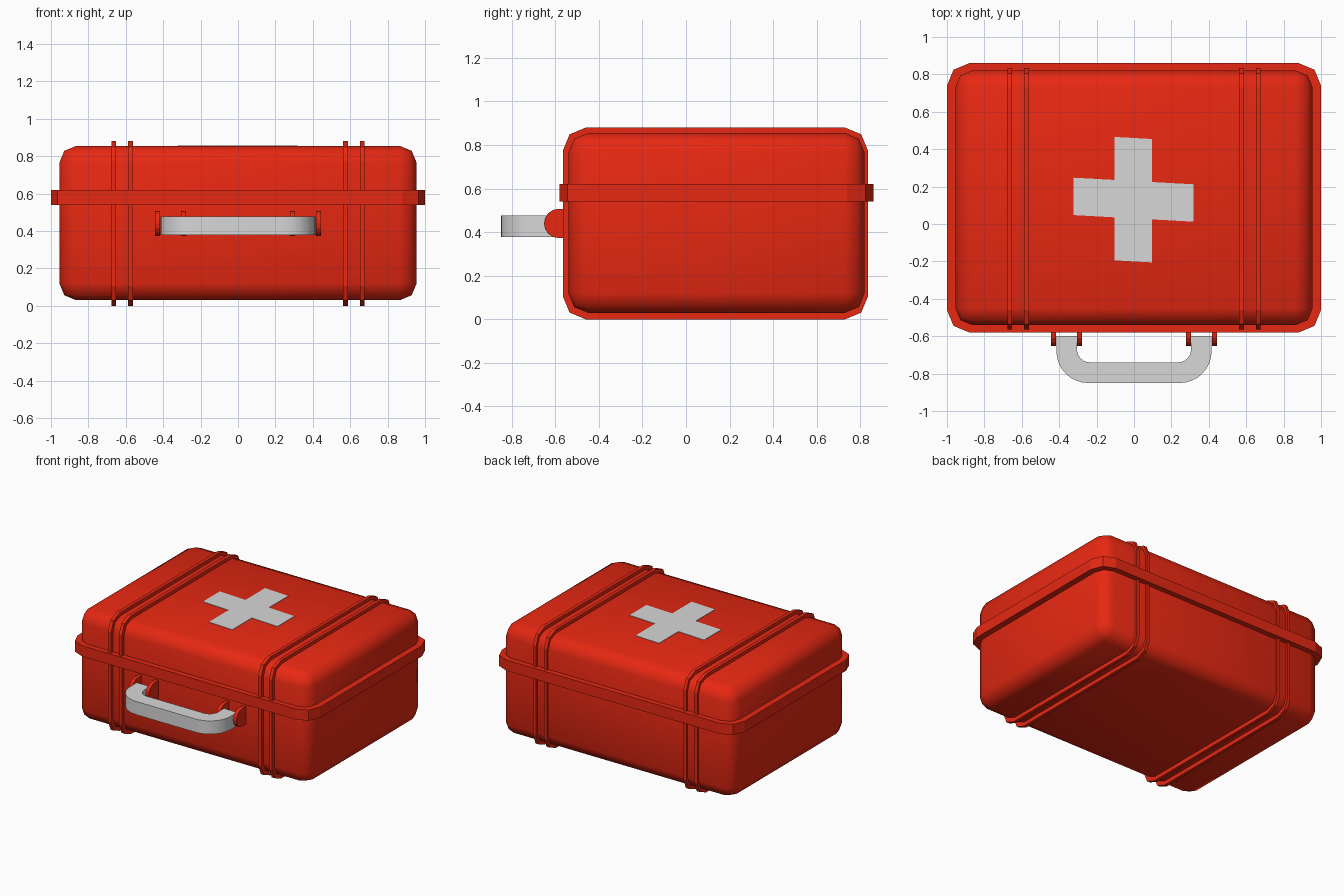
import bpy, bmesh
from math import sin, cos, pi, radians
from mathutils import Vector

default = bpy.data.objects.get("Cube")
if default:
    bpy.data.objects.remove(default)


def material(name, rgb):
    m = bpy.data.materials.new(name)
    m.use_nodes = True
    m.diffuse_color = (*rgb, 1)
    m.node_tree.nodes["Principled BSDF"].inputs["Base Color"].default_value = (*rgb, 1)
    return m


RED = material("case red", (0.80, 0.021, 0.006))
GREY = material("light grey", (0.68, 0.68, 0.68))


def arc(cx, cy, r, start, end, steps):
    """Points along an arc, angles in degrees."""
    angles = [radians(start + (end - start) * i / steps) for i in range(steps + 1)]
    return [(cx + r * cos(a), cy + r * sin(a)) for a in angles]


def rounded_rect(x0, x1, y0, y1, r, steps):
    return (arc(x1 - r, y1 - r, r, 0, 90, steps) + arc(x0 + r, y1 - r, r, 90, 180, steps)
            + arc(x0 + r, y0 + r, r, 180, 270, steps) + arc(x1 - r, y0 + r, r, 270, 360, steps))


def extrude(name, profile, axis, low, high, mat, smooth=False):
    """Extrude a profile along z (profile is x, y) or along x (profile is y, z)."""
    def place(a, b, d):
        return Vector((a, b, d)) if axis == "z" else Vector((d, a, b))
    bm = bmesh.new()
    face = bm.faces.new([bm.verts.new(place(a, b, low)) for a, b in profile])
    moved = bmesh.ops.extrude_face_region(bm, geom=[face])["geom"]
    verts = [v for v in moved if isinstance(v, bmesh.types.BMVert)]
    bmesh.ops.translate(bm, verts=verts, vec=place(0, 0, high - low))
    return finish(name, bm, mat, smooth)


def finish(name, bm, mat, smooth):
    bmesh.ops.recalc_face_normals(bm, faces=bm.faces)
    mesh = bpy.data.meshes.new(name)
    bm.to_mesh(mesh)
    bm.free()
    obj = bpy.data.objects.new(name, mesh)
    bpy.context.collection.objects.link(obj)
    mesh.materials.append(mat)
    if smooth:
        bpy.ops.object.select_all(action="DESELECT")
        obj.select_set(True)
        bpy.context.view_layer.objects.active = obj
        bpy.ops.object.shade_smooth_by_angle(angle=radians(50))
    return obj


# Case body: a box with softly bevelled edges
bm = bmesh.new()
bmesh.ops.create_cube(bm, size=1)
bmesh.ops.scale(bm, verts=bm.verts, vec=(1.91, 1.36, 0.825))
bmesh.ops.translate(bm, verts=bm.verts, vec=(0, 0.14, 0.4425))
bmesh.ops.bevel(bm, geom=bm.edges[:], offset=0.09, segments=2, profile=0.5, affect="EDGES")
finish("case_body", bm, RED, True)

# Rim where lid and base meet
extrude("rim", rounded_rect(-1, 1, -0.58, 0.86, 0.12, 2), "z", 0.54, 0.62, RED)

# Raised ribs around the case, in two pairs
rib = rounded_rect(-0.565, 0.835, 0, 0.88, 0.105, 2)
for side, sign in (("left", 1), ("right", -1)):
    for place, x in (("inner", 0.575), ("outer", 0.665)):
        extrude(f"{side}_{place}_rib", rib, "x", sign * x - 0.0125, sign * x + 0.0125, RED)

# Handle lugs with rounded ends
lug = [(-0.53, 0.375)] + arc(-0.585, 0.44, 0.067, 270, 90, 8) + [(-0.53, 0.507)]
for side, sign in (("left", 1), ("right", -1)):
    for place, x in (("inner", 0.292), ("outer", 0.43)):
        extrude(f"{side}_{place}_lug", lug, "x", sign * x - 0.0135, sign * x + 0.0135, RED)

# Carrying handle: a flat U-shaped bar
outer = arc(-0.245, -0.68, 0.17, 180, 270, 8) + arc(0.245, -0.68, 0.17, 270, 360, 8)
inner = arc(0.235, -0.67, 0.07, 360, 270, 6) + arc(-0.235, -0.67, 0.07, 270, 180, 6)
outline = [(-0.415, -0.6)] + outer + [(0.415, -0.6), (0.305, -0.6)] + inner + [(-0.305, -0.6)]
extrude("handle", outline, "z", 0.378, 0.477, GREY, True)

# Painted cross on the lid, its cross bar slightly slanted
a, b, c = 0.1, 0.32, 0.33
cross = [(a, c), (-a, c), (-a, a), (-b, a), (-b, -a), (-a, -a),
         (-a, -c), (a, -c), (a, -a), (b, -a), (b, a), (a, a)]
extrude("lid_cross", [(x - 0.003, 0.13 + y - 0.055 * x) for x, y in cross], "z", 0.853, 0.858, GREY)
